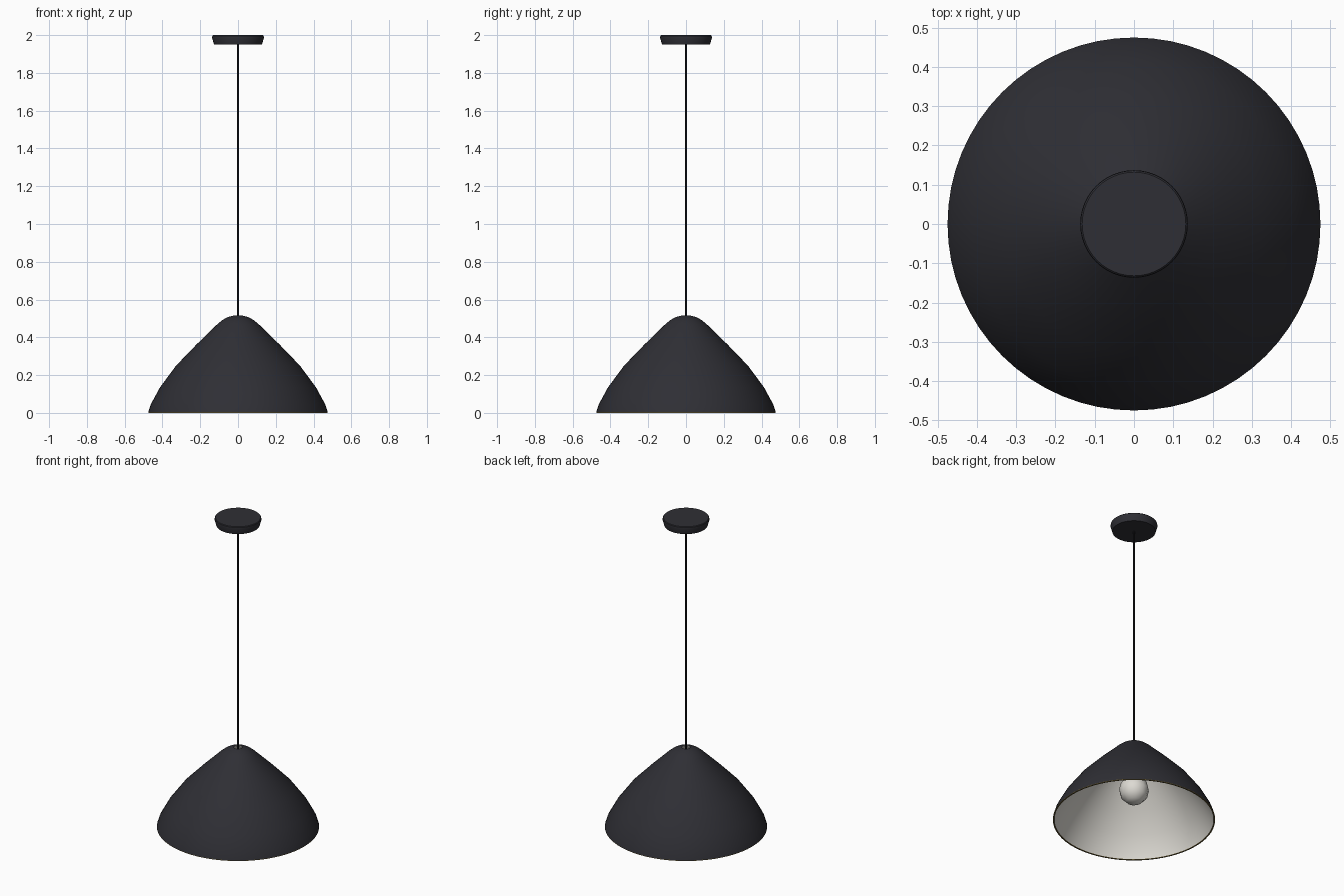
import bpy, bmesh, math

if "Cube" in bpy.data.objects:
    bpy.data.objects.remove(bpy.data.objects["Cube"])

def material(name, rgb):
    m = bpy.data.materials.new(name)
    m.diffuse_color = (*rgb, 1)
    m.use_nodes = True
    m.node_tree.nodes["Principled BSDF"].inputs["Base Color"].default_value = m.diffuse_color
    return m

charcoal = material("charcoal", (0.028, 0.028, 0.035))
black = material("black cable", (0.010, 0.010, 0.013))
cream = material("warm white", (0.72, 0.70, 0.65))
brass = material("dull brass", (0.16, 0.12, 0.04))

def lathe(name, profile, mat, sides=48, angle=35, flip=False):
    """Spin an (r, z) profile, listed bottom to top, around z."""
    bm = bmesh.new()
    rings = []
    for r, z in profile:
        if r == 0:
            rings.append([bm.verts.new((0, 0, z))] * sides)
        else:
            rings.append([bm.verts.new((r * math.cos(a), r * math.sin(a), z))
                          for a in (2 * math.pi * i / sides for i in range(sides))])
    for lo, hi in zip(rings, rings[1:]):
        for i in range(sides):
            j = (i + 1) % sides
            quad = list(dict.fromkeys((lo[i], lo[j], hi[j], hi[i])))
            bm.faces.new(quad[::-1] if flip else quad)
    me = bpy.data.meshes.new(name)
    bm.to_mesh(me)
    bm.free()
    me.materials.append(mat)
    ob = bpy.data.objects.new(name, me)
    bpy.context.collection.objects.link(ob)
    bpy.context.view_layer.objects.active = ob
    ob.select_set(True)
    bpy.ops.object.shade_smooth_by_angle(angle=math.radians(angle))
    ob.select_set(False)
    return ob

# Shade: dark outer skin, pale liner just inside it, thin rim joining them
outer = [(0.475, 0.004), (0.462, 0.045), (0.413, 0.135), (0.328, 0.25),
         (0.22, 0.362), (0.11, 0.469), (0.085, 0.49), (0.058, 0.506),
         (0.025, 0.515)]
inner = [(0.467, 0.004), (0.454, 0.043), (0.405, 0.131), (0.321, 0.244),
         (0.214, 0.355), (0.105, 0.461), (0.08, 0.482), (0.055, 0.498),
         (0.025, 0.507)]
lathe("shade_outer", outer, charcoal, 64)
lathe("shade_liner", inner, cream, 64, flip=True)
lathe("shade_rim", [(0.467, 0.004), (0.467, 0), (0.475, 0), (0.475, 0.004)], brass, 64)
lathe("shade_hole_edge", [(0.025, 0.507), (0.025, 0.515)], cream, 64, flip=True)

# Cable from the lamp holder to the ceiling canopy
lathe("cable", [(0, 0.40), (0.005, 0.40), (0.005, 1.96), (0, 1.96)], black, 12)

# Ceiling canopy
lathe("canopy", [(0, 1.95), (0.127, 1.95), (0.137, 1.985), (0.136, 1.996),
                 (0.132, 2.0), (0, 2.0)], charcoal, 48)

# Lamp holder and bulb
lathe("lamp_holder", [(0, 0.31), (0.04, 0.31), (0.04, 0.40), (0.03, 0.42), (0, 0.42)],
      black, 24)
lathe("bulb", [(0, 0.112), (0.045, 0.124), (0.078, 0.157), (0.088, 0.2),
               (0.078, 0.243), (0.05, 0.28), (0.035, 0.32), (0, 0.32)], cream, 12, 60)
